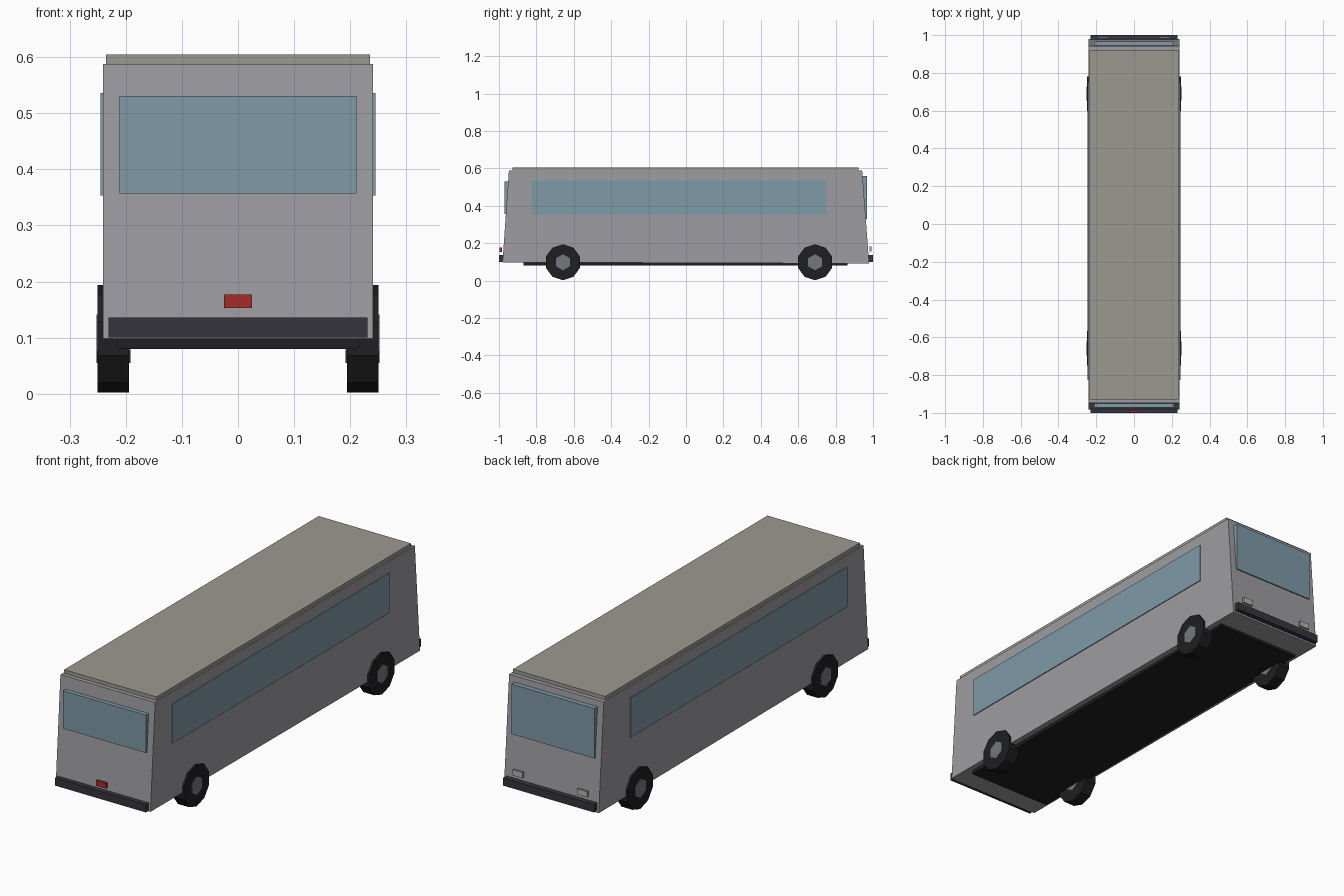
import bpy, bmesh, math
from mathutils import Matrix

if "Cube" in bpy.data.objects:
    bpy.data.objects.remove(bpy.data.objects["Cube"])


def material(name, rgb):
    m = bpy.data.materials.new(name)
    m.diffuse_color = (*rgb, 1)
    m.use_nodes = True
    m.node_tree.nodes["Principled BSDF"].inputs["Base Color"].default_value = m.diffuse_color
    return m


GREY = material("body_grey", (0.34, 0.34, 0.36))
BEIGE = material("roof_beige", (0.33, 0.32, 0.28))
GLASS = material("glass_blue", (0.21, 0.32, 0.38))
DARK = material("bumper_dark", (0.035, 0.035, 0.045))
BLACK = material("rubber_black", (0.014, 0.014, 0.016))
HUB = material("hub_grey", (0.17, 0.19, 0.22))
RED = material("red_lamp", (0.38, 0.025, 0.02))
LAMP = material("pale_lamp", (0.45, 0.45, 0.42))


def finish(name, bm, mat):
    bmesh.ops.recalc_face_normals(bm, faces=bm.faces)
    me = bpy.data.meshes.new(name)
    bm.to_mesh(me)
    bm.free()
    me.materials.append(mat)
    ob = bpy.data.objects.new(name, me)
    bpy.context.collection.objects.link(ob)
    return ob


def box(name, x, y, z, mat):
    """Box from (min, max) ranges on each axis."""
    bm = bmesh.new()
    bmesh.ops.create_cube(bm, size=1)
    for v in bm.verts:
        for i, (lo, hi) in enumerate((x, y, z)):
            v.co[i] = hi if v.co[i] > 0 else lo
    return finish(name, bm, mat)


def prism(name, profile, half_width, mat):
    """Side profile in (y, z) extruded across x."""
    bm = bmesh.new()
    face = bm.faces.new([bm.verts.new((-half_width, y, z)) for y, z in profile])
    new = bmesh.ops.extrude_face_region(bm, geom=[face])["geom"]
    bmesh.ops.translate(bm, vec=(2 * half_width, 0, 0),
                        verts=[g for g in new if isinstance(g, bmesh.types.BMVert)])
    return finish(name, bm, mat)


def axle_cylinder(name, sides, radius, x0, x1, y, z, mat):
    """Cylinder along x with one corner pointing up."""
    bm = bmesh.new()
    bmesh.ops.create_cone(bm, cap_ends=True, segments=sides, radius1=radius,
                          radius2=radius, depth=abs(x1 - x0))
    top = max(bm.verts, key=lambda v: v.co.x)
    spin = -math.atan2(top.co.y, top.co.x)
    bm.transform(Matrix.Translation(((x0 + x1) / 2, y, z))
                 @ Matrix.Rotation(math.radians(-90), 4, 'Y')
                 @ Matrix.Rotation(spin, 4, 'Z'))
    return finish(name, bm, mat)


# Body shell with sloping ends, roof slab and underbody
prism("body", [(-0.981, 0.098), (0.979, 0.091), (0.942, 0.588), (-0.947, 0.588)], 0.241, GREY)
box("roof", (-0.235, 0.235), (-0.928, 0.922), (0.58, 0.605), BEIGE)
box("underbody", (-0.215, 0.215), (-0.868, 0.863), (0.08, 0.105), BLACK)

# End windows and bumpers
box("front_window", (-0.211, 0.211), (-0.971, -0.945), (0.357, 0.531), GLASS)
box("rear_window", (-0.211, 0.211), (0.94, 0.967), (0.33, 0.56), GLASS)
box("front_bumper", (-0.231, 0.231), (-1.0, -0.977), (0.1, 0.136), DARK)
box("rear_bumper", (-0.231, 0.231), (0.976, 1.0), (0.1, 0.136), DARK)

# Lamps
box("red_lamp", (-0.025, 0.025), (-0.997, -0.985), (0.153, 0.177), RED)

for s, side in ((-1, "left"), (1, "right")):
    box(side + "_lamp", sorted((s * 0.138, s * 0.19)), (0.982, 0.991), (0.155, 0.181), LAMP)
    # Long side window
    box(side + "_window", sorted((s * 0.235, s * 0.245)), (-0.825, 0.75), (0.353, 0.536), GLASS)
    # Wheels with six-sided hubs
    for y, end in ((-0.658, "front"), (0.69, "rear")):
        axle_cylinder(f"{end}_{side}_wheel", 10, 0.096, s * 0.194, s * 0.25, y, 0.098, BLACK)
        axle_cylinder(f"{end}_{side}_hub", 6, 0.043, s * 0.192, s * 0.2525, y, 0.098, HUB)
